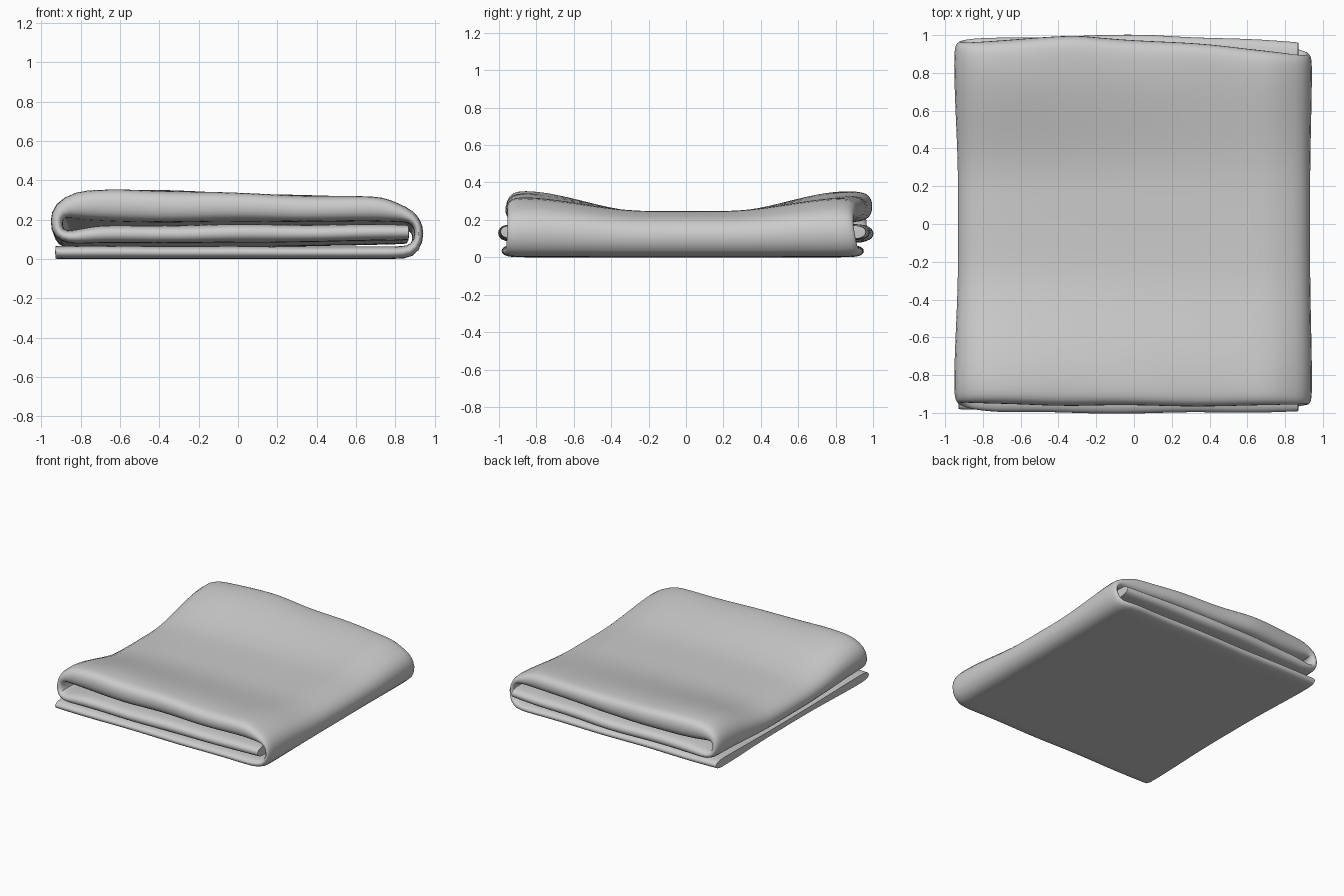
import bpy, bmesh, math
from mathutils import Vector

cube = bpy.data.objects.get("Cube")
if cube:
    bpy.data.objects.remove(cube, do_unlink=True)

# Plain cloth material
cloth = bpy.data.materials.new("grey cloth")
cloth.use_nodes = True
grey = (0.6, 0.6, 0.6, 1)
cloth.diffuse_color = grey
bsdf = cloth.node_tree.nodes["Principled BSDF"]
bsdf.inputs["Base Color"].default_value = grey
bsdf.inputs["Roughness"].default_value = 0.9

# Folded path seen from the front: x, z, half thickness, front y, back y
BOTTOM = [(-.93, .034, .034, -.985, .95), (.8, .032, .032, -.985, .95)]
RIGHT_FOLD = [(.88, .035, .034, -.96, .92), (.92, .09, .025, -.96, .91),
              (.922, .17, .024, -.96, .9), (.88, .218, .034, -.96, .9)]
TOP = [(.73, .253, .064, -.965, .92), (.4, .257, .066, -.965, .95),
       (-.3, .267, .08, -.965, 1.0), (-.6, .272, .084, -.955, .98),
       (-.82, .272, .075, -.955, .97)]
LEFT_FOLD = [(-.91, .25, .043, -.95, .965), (-.925, .19, .034, -.95, .965),
             (-.915, .13, .032, -.96, .97), (-.86, .108, .034, -.98, .98)]
MIDDLE = [(-.7, .125, .045, -1.0, .99), (.1, .13, .047, -1.005, 1.005),
          (.87, .135, .04, -.995, .965)]


def resample(points, step):
    """Split long runs so that the cloth can sag and ripple."""
    out = []
    for a, b in zip(points, points[1:]):
        a, b = Vector(a), Vector(b)
        n = max(1, math.ceil(abs(a[0] - b[0]) / step))
        out += [a.lerp(b, i / n) for i in range(n)]
    return out + [Vector(points[-1])]


def squash(x, y):
    """The stack sags in the centre, least along its right fold."""
    t = min(1, max(0, (abs(y) - .2) / .67))
    low = .72 + .08 * x + .12 * max(0, x - .7)
    return low + (1 - low) * t * t * (3 - 2 * t)


def place(x, z, y):
    """Press the stack, draw the sides in slightly and add soft creases."""
    s = squash(x, y)
    end = max(0, abs(y) - .75) * 4
    crease = end * .005 * math.sin(9 * x + 5 * y) * min(1, z * 5)
    return Vector((x * (1 - .06 * (1 - s)), y, max(0, z * s + crease)))


def folded_sheet(name, points, half_count=24):
    path = resample(points, .14)
    bm = bmesh.new()
    rings = []
    for i, p in enumerate(path):
        x, z, h, front, back = p
        before, after = path[max(i - 1, 0)], path[min(i + 1, len(path) - 1)]
        d = Vector((after[0] - before[0], after[1] - before[1])).normalized()
        normal = Vector((-d.y, d.x))
        ripple = .004 * math.sin(8 * x + 20 * z)
        mid, half = (front + back) / 2, (back - front) / 2 + ripple
        ring = []
        # Flat loop with rounded front and back edges
        for k in range(2 * half_count):
            a = math.pi * k / half_count
            u = math.cos(a)
            thick = h * math.sqrt(max(0, 1 - abs(u) ** 40))
            side = 1 if k < half_count else -1
            off = normal * thick * side
            ring.append(bm.verts.new(place(x + off.x, z + off.y, mid + half * u)))
        rings.append(ring)

    n = 2 * half_count
    for a, b in zip(rings, rings[1:]):
        for k in range(n):
            bm.faces.new((a[k], a[(k + 1) % n], b[(k + 1) % n], b[k]))
    # Close the two free hems with strips and keep their edges crisp
    crease = bm.edges.layers.float.new("crease_edge")
    for ring in (rings[0], rings[-1]):
        for k in range(half_count):
            quad = [ring[k], ring[k + 1], ring[-k - 1], ring[-k % n]]
            bm.faces.new(list(dict.fromkeys(quad)))
        for k in range(n):
            bm.edges.get((ring[k], ring[(k + 1) % n]))[crease] = .9

    bmesh.ops.recalc_face_normals(bm, faces=bm.faces)
    mesh = bpy.data.meshes.new(name)
    bm.to_mesh(mesh)
    bm.free()
    mesh.materials.append(cloth)
    obj = bpy.data.objects.new(name, mesh)
    bpy.context.collection.objects.link(obj)
    return obj


# One long sheet wound from the bottom, over the top and into the middle
blanket = folded_sheet("folded_blanket", BOTTOM + RIGHT_FOLD + TOP + LEFT_FOLD + MIDDLE)
soft = blanket.modifiers.new("soft folds", 'SUBSURF')
soft.levels = soft.render_levels = 1

bpy.ops.object.select_all(action='DESELECT')
blanket.select_set(True)
bpy.context.view_layer.objects.active = blanket
bpy.ops.object.shade_smooth_by_angle(angle=math.radians(60))
